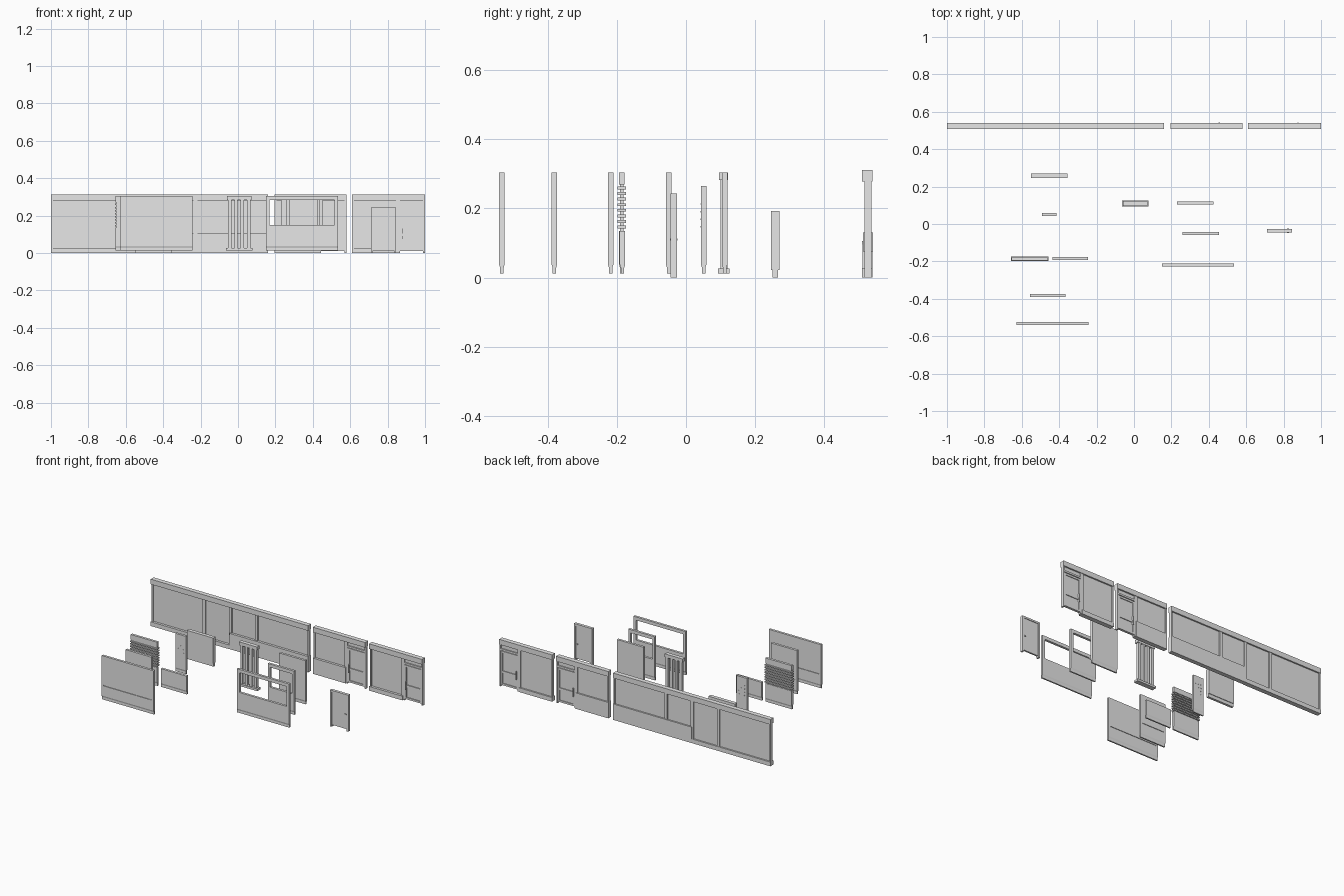
import bpy

cube = bpy.data.objects.get("Cube")
if cube:
    bpy.data.objects.remove(cube, do_unlink=True)

grey = bpy.data.materials.new("plain_grey")
grey.use_nodes = True
grey.diffuse_color = (0.8, 0.8, 0.8, 1)
grey.node_tree.nodes["Principled BSDF"].inputs["Base Color"].default_value = (0.8, 0.8, 0.8, 1)


class Part:
    """Collects boxes and extruded profiles into one mesh object."""

    def __init__(self, name):
        self.name, self.verts, self.faces = name, [], []

    def extrude(self, x0, x1, profile):
        # profile: (y, z) points, swept along x
        n, s = len(profile), len(self.verts)
        self.verts += [(x, y, z) for x in (x0, x1) for y, z in profile]
        self.faces.append([s + i for i in reversed(range(n))])
        self.faces.append([s + n + i for i in range(n)])
        for i in range(n):
            j = (i + 1) % n
            self.faces.append([s + i, s + j, s + n + j, s + n + i])

    def box(self, x0, x1, y0, y1, z0, z1):
        self.extrude(x0, x1, [(y0, z0), (y1, z0), (y1, z1), (y0, z1)])

    def slab(self, x0, x1, y, top):
        # wall slab with a narrow tongue along the bottom edge
        h, t = HALF, HALF * 0.6
        self.extrude(x0, x1, [(y - t, FOOT), (y + t, FOOT), (y + t, 0.028), (y + h, 0.038),
                              (y + h, top), (y - h, top), (y - h, 0.038), (y - t, 0.028)])

    def frame(self, x0, x1, y0, y1, z0, z1, w):
        self.box(x0, x0 + w, y0, y1, z0, z1)
        self.box(x1 - w, x1, y0, y1, z0, z1)
        self.box(x0 + w, x1 - w, y0, y1, z0, z0 + w)
        self.box(x0 + w, x1 - w, y0, y1, z1 - w, z1)

    def build(self):
        mesh = bpy.data.meshes.new(self.name)
        mesh.from_pydata(self.verts, [], self.faces)
        mesh.materials.append(grey)
        obj = bpy.data.objects.new(self.name, mesh)
        bpy.context.collection.objects.link(obj)


HALF, FOOT, TOP = 0.008, 0.012, 0.304
FRONT, BACK = 0.509, 0.54          # outer faces of the shopfronts
INNER_F, INNER_B = 0.517, 0.537    # faces of the mullions
GLASS_F, GLASS_B = 0.525, 0.53
MULLION, HEAD, SILL = 0.01, 0.278, 0.106


def shopfront(name, bays):
    p = Part(name)
    left, right = bays[0][0], bays[-1][1]
    p.box(left, right, FRONT, BACK, HEAD, 0.312)
    for x0, x1, kind in bays:
        a, b = x0 + MULLION, x1 - MULLION
        for m0, m1 in ((x0, a), (b, x1)):
            p.box(m0, m1, INNER_F, INNER_B, 0, HEAD)
        if kind == "low_wall":
            p.box(x0, x1, FRONT + 0.002, BACK, 0, SILL - 0.01)
            p.box(x0, x1, FRONT, BACK, SILL - 0.01, SILL)
            p.box(a, b, GLASS_F, GLASS_B, SILL, HEAD)
        elif kind == "glass":
            p.box(x0, x1, FRONT, BACK, 0, 0.028)
            p.box(a, b, GLASS_F, GLASS_B, 0.028, HEAD)
        else:
            # glazed door with transom, rails and handles
            p.box(a, b, GLASS_F, GLASS_B, 0.01, HEAD)
            p.box(a, b, INNER_F, INNER_B, 0.24, 0.252)
            p.frame(a, b, INNER_F + 0.002, INNER_B - 0.002, 0.01, 0.236, 0.012)
            p.box(a, b, INNER_F + 0.002, INNER_B - 0.002, 0.09, 0.105)
            h = a + 0.008
            p.box(h, h + 0.006, INNER_F - 0.005, INNER_B + 0.005, 0.075, 0.13)
    p.build()


shopfront("long_shopfront", [(-1, -0.613, "glass"), (-0.613, -0.42, "glass"),
                             (-0.42, -0.227, "low_wall"), (-0.227, 0.16, "low_wall")])
shopfront("middle_shopfront", [(0.195, 0.435, "low_wall"), (0.435, 0.58, "door")])
shopfront("end_shopfront", [(0.61, 0.855, "glass"), (0.855, 1, "door")])


# Plain wall slabs
for name, x0, x1, y, top in (("blank_panel", 0.23, 0.425, 0.112, TOP),
                             ("low_panel", -0.435, -0.245, -0.184, 0.135)):
    p = Part(name)
    p.slab(x0, x1, y, top)
    p.build()

# Wall slabs with a fine horizontal groove
for name, x0, x1, y in (("wide_grooved_panel", -0.627, -0.243, -0.533),
                        ("narrow_grooved_panel", -0.557, -0.365, -0.381)):
    p = Part(name)
    p.slab(x0, x1, y, 0.105)
    p.box(x0, x1, y - HALF, y + HALF, 0.11, TOP)
    p.box(x0 + 0.015, x1 - 0.015, y - 0.004, y + 0.004, 0.105, 0.11)
    for e0, e1 in ((x0, x0 + 0.015), (x1 - 0.015, x1)):
        p.box(e0, e1, y - HALF, y + HALF, 0.105, 0.11)
    p.build()

# Wall slabs with an open window
for name, x0, x1, y in (("wide_window_panel", 0.15, 0.535, -0.218),
                        ("narrow_window_panel", 0.26, 0.455, -0.05)):
    p = Part(name)
    p.slab(x0, x1, y, 0.15)
    p.box(x0, x1, y - HALF, y + HALF, 0.282, TOP)
    for e0, e1 in ((x0, x0 + 0.018), (x1 - 0.018, x1)):
        p.box(e0, e1, y - HALF, y + HALF, 0.15, 0.282)
    p.build()

# Louvred panel
p = Part("louvre_panel")
y = -0.186
p.slab(-0.655, -0.46, y, 0.135)
p.box(-0.655, -0.46, y - HALF, y + HALF, 0.27, TOP)
p.box(-0.65, -0.465, y - 0.005, y + 0.005, 0.135, 0.27)
for i in range(8):
    z = 0.142 + i * 0.0162
    p.box(-0.657, -0.458, y - 0.013, y + 0.013, z, z + 0.008)
p.build()

# Narrow panel with small studs on both sides
p = Part("studded_panel")
y = 0.051
p.slab(-0.492, -0.415, y, 0.265)
for row in range(4):
    for col in range(3):
        x, z = -0.475 + col * 0.02, 0.145 + row * 0.022
        p.box(x, x + 0.006, y - HALF - 0.001, y + HALF + 0.001, z, z + 0.004)
p.build()

# Low counter block on a recessed foot
p = Part("counter_block")
p.box(-0.55, -0.355, 0.246, 0.27, 0.022, 0.192)
p.box(-0.55, -0.355, 0.25, 0.266, 0, 0.022)
p.build()

# Row of slim posts between a base and a head
p = Part("post_screen")
p.box(-0.065, 0.077, 0.093, 0.126, FOOT, 0.026)
p.box(-0.06, 0.072, 0.096, 0.122, 0.282, TOP)
for i in range(4):
    x = -0.053 + i * 0.0335
    p.box(x, x + 0.018, 0.1, 0.12, 0.026, 0.282)
p.build()

# Solid door in a frame with handles
p = Part("door_frame")
for x0, x1 in ((0.71, 0.722), (0.833, 0.845)):
    p.box(x0, x1, -0.045, -0.026, 0, 0.243)
p.box(0.722, 0.833, -0.045, -0.026, 0.231, 0.243)
p.build()
p = Part("door_leaf")
p.box(0.722, 0.833, -0.041, -0.03, 0.012, 0.231)
p.box(0.818, 0.828, -0.047, -0.024, 0.107, 0.113)
p.build()
